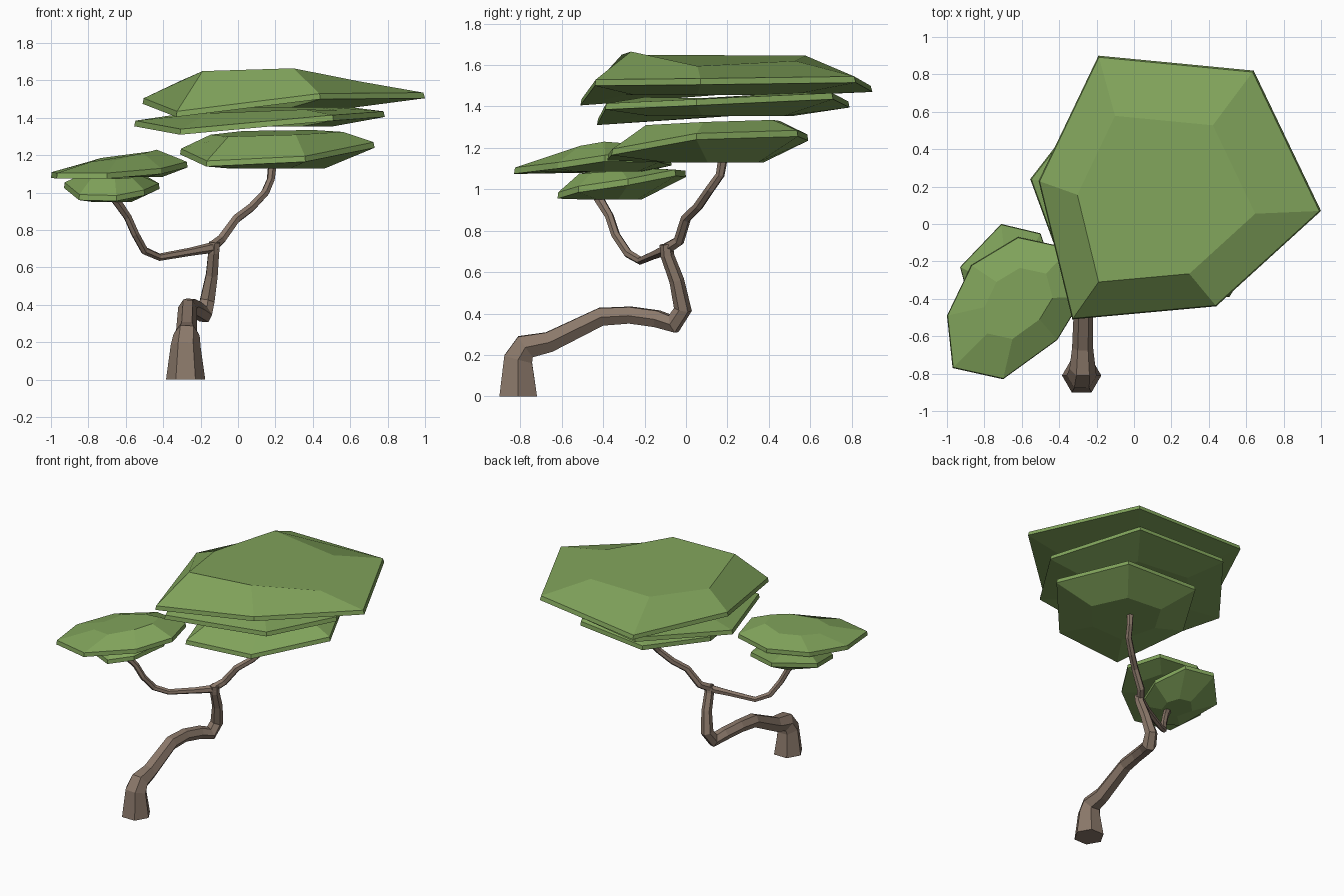
import bpy
from math import cos, sin, pi
from mathutils import Vector

if "Cube" in bpy.data.objects:
    bpy.data.objects.remove(bpy.data.objects["Cube"])


def material(name, rgb):
    m = bpy.data.materials.new(name)
    m.diffuse_color = (*rgb, 1)
    m.use_nodes = True
    m.node_tree.nodes["Principled BSDF"].inputs["Base Color"].default_value = m.diffuse_color
    return m


BARK = material("bark", (0.26, 0.19, 0.145))
LEAF = material("leaf", (0.22, 0.37, 0.105))


def make(name, verts, faces, mat):
    me = bpy.data.meshes.new(name)
    me.from_pydata(verts, [], faces)
    me.materials.append(mat)
    ob = bpy.data.objects.new(name, me)
    bpy.context.collection.objects.link(ob)
    return ob


def skin(rings):
    """Join equal rings with quads and cap both ends."""
    n = len(rings[0])
    verts = [v for ring in rings for v in ring]
    faces = [(r * n + i, r * n + (i + 1) % n, (r + 1) * n + (i + 1) % n, (r + 1) * n + i)
             for r in range(len(rings) - 1) for i in range(n)]
    last = (len(rings) - 1) * n
    faces += [tuple(reversed(range(n))), tuple(range(last, last + n))]
    return verts, faces


def limb(name, path, start_dir, sides=6):
    """Tapered tube; path points are (x, y, z, radius)."""
    pts = [Vector(p[:3]) for p in path]
    t = Vector(start_dir).normalized()
    u = Vector((1, 0, 0))
    u = (u - t * u.dot(t)).normalized()
    rings = []
    for i, p in enumerate(pts):
        if i:
            a = (p - pts[i - 1]).normalized()
            b = (pts[i + 1] - p).normalized() if i + 1 < len(pts) else a
            new = (a + b).normalized()
            u = t.rotation_difference(new) @ u
            t = new
        w = t.cross(u)
        r = path[i][3]
        rings.append([p + r * (cos(2 * pi * k / sides) * u + sin(2 * pi * k / sides) * w)
                      for k in range(sides)])
    return make(name, *skin(rings), BARK)


def pad(name, rim, centre, top, top_z, bottom, bottom_z, edge=0.03):
    """Foliage slab: inset underside, thin rim, inset top. Rim runs counter-clockwise."""
    c = Vector((*centre, 0))

    def inset(s, z):
        zs = z if isinstance(z, tuple) else (z,) * len(rim)
        return [Vector((c.x + (x - c.x) * s, c.y + (y - c.y) * s, h))
                for (x, y, _), h in zip(rim, zs)]
    low = [Vector((x, y, z - edge / 2)) for x, y, z in rim]
    high = [Vector((c.x + (x - c.x) * 0.99, c.y + (y - c.y) * 0.99, z + edge / 2)) for x, y, z in rim]
    return make(name, *skin([inset(bottom, bottom_z), low, high, inset(top, top_z)]), LEAF)


# Trunk: stump, leaning run to the back, then upright to the fork
limb("trunk", [(-.28, -.81, 0, .105), (-.28, -.81, .18, .08), (-.275, -.775, .24, .07),
               (-.275, -.66, .263, .056), (-.27, -.41, .385, .05), (-.255, -.27, .393, .046),
               (-.22, -.14, .375, .046), (-.185, -.06, .35, .05), (-.165, -.015, .42, .044),
               (-.14, -.045, .56, .036), (-.13, -.09, .68, .033), (-.125, -.095, .735, .033)], (0, 0, 1))

# Two branches leaving the fork
limb("right_branch", [(-.14, -.1, .71, .03), (-.09, -.035, .75, .027), (-.01, 0, .86, .025),
                      (.07, .06, .92, .024), (.145, .115, 1.0, .023), (.175, .165, 1.07, .022),
                      (.185, .18, 1.16, .024)], (1, 1, .8))
limb("left_branch", [(-.12, -.09, .71, .03), (-.25, -.15, .685, .022), (-.42, -.22, .655, .02),
                     (-.5, -.28, .69, .022), (-.55, -.34, .78, .022), (-.59, -.37, .87, .022),
                     (-.66, -.43, .97, .026)], (-1, -.4, -.2))

# Large canopy, three stacked pads
pad("canopy_top", [(-.51, .23, 1.49), (-.33, -.51, 1.42), (.44, -.44, 1.515), (1, .07, 1.52),
                   (.64, .82, 1.53), (-.19, .90, 1.485)],
    (.05, .03), .63, (1.6, 1.65, 1.665, 1.595, 1.62, 1.645), .6, 1.455)
pad("canopy_middle", [(-.555, .24, 1.37), (-.31, -.43, 1.325), (.51, -.39, 1.4), (.785, .05, 1.42),
                      (.54, .71, 1.45), (-.13, .79, 1.41)],
    (.1, .12), .63, (1.42, 1.425, 1.445, 1.44, 1.465, 1.455), .6, 1.355)
pad("canopy_bottom", [(-.31, .15, 1.22), (-.17, -.38, 1.155), (.36, -.36, 1.18), (.73, .05, 1.255),
                      (.5, .54, 1.27), (-.05, .59, 1.25)],
    (.2, .16), .68, (1.31, 1.3, 1.31, 1.325, 1.335, 1.33), .5, 1.13)

# Small canopy on the left, two pads
pad("side_canopy_top", [(-.62, -.07, 1.13), (-.87, -.22, 1.11), (-1, -.49, 1.095), (-.97, -.77, 1.09),
                        (-.70, -.83, 1.09), (-.41, -.62, 1.115), (-.27, -.39, 1.15), (-.34, -.13, 1.145)],
    (-.6, -.4), .5, (1.195, 1.185, 1.165, 1.165, 1.175, 1.21, 1.23, 1.22), .6, 1.085)
pad("side_canopy_bottom", [(-.71, 0, 1.075), (-.93, -.23, 1.04), (-.85, -.53, .975), (-.65, -.62, .97),
                           (-.5, -.52, 1.0), (-.42, -.28, 1.035), (-.5, -.05, 1.08)],
    (-.67, -.36), .6, (1.1, 1.1, 1.085, 1.075, 1.08, 1.09, 1.1), .4, .95)
